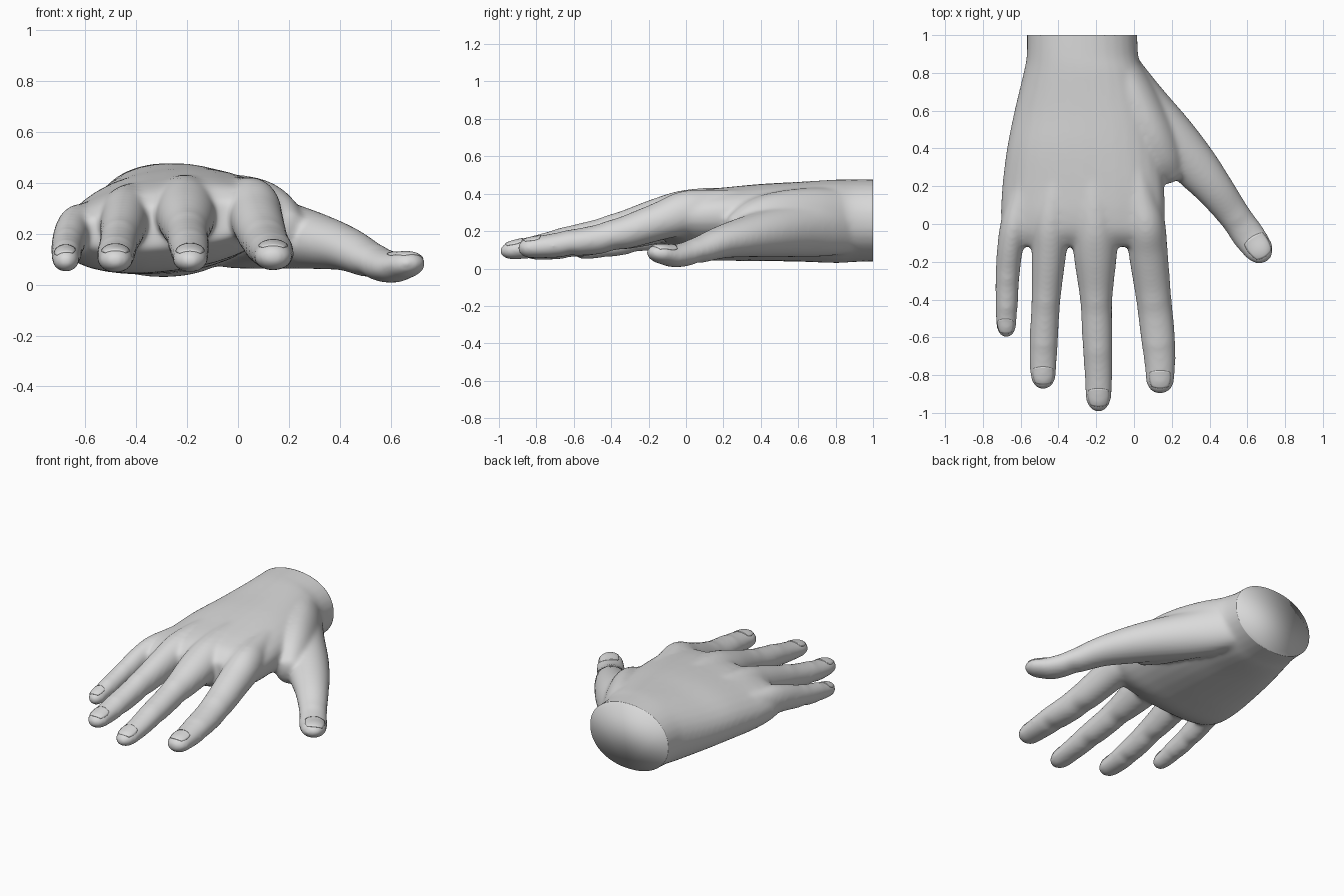
import bpy, bmesh, math
from mathutils import Vector
from mathutils.bvhtree import BVHTree

cube = bpy.data.objects.get("Cube")
if cube:
    bpy.data.objects.remove(cube, do_unlink=True)

skin = bpy.data.materials.new("light_grey")
skin.use_nodes = True
GREY = (0.7, 0.7, 0.7, 1)
skin.diffuse_color = GREY
skin.node_tree.nodes["Principled BSDF"].inputs["Base Color"].default_value = GREY

SIDES = 32
FAIR = 0.004      # makes up for the shrinkage of the smoothing


def add_object(name, mesh):
    obj = bpy.data.objects.new(name, mesh)
    bpy.context.collection.objects.link(obj)
    mesh.materials.clear()
    mesh.materials.append(skin)
    return obj


def skin_rings(bm, rings):
    """Bridge rings of points into a closed tube."""
    rows = [[bm.verts.new(p) for p in ring] for ring in rings]
    for a, b in zip(rows, rows[1:]):
        for i in range(SIDES):
            j = (i + 1) % SIDES
            bm.faces.new((a[i], a[j], b[j], b[i]))
    bm.faces.new(rows[0])
    bm.faces.new(rows[-1])


def spline(points, steps=8):
    """Catmull-Rom samples of (parameter, values) through the points."""
    n = len(points)
    for k in range((n - 1) * steps + 1):
        s = k / steps
        i = min(int(s), n - 2)
        t = s - i
        p0, p1, p2, p3 = (points[min(max(j, 0), n - 1)] for j in range(i - 1, i + 3))
        yield s, [0.5 * (2 * b + (c - a) * t + (2 * a - 5 * b + 4 * c - d) * t * t
                         + (3 * b - a - 3 * c + d) * t ** 3)
                  for a, b, c, d in zip(p0, p1, p2, p3)]


def add_digit(bm, points, tip, joints=()):
    """Elliptical tube along (x, y, z, half width, half height) with a round tip."""
    samples = list(spline(points))
    centres = [Vector(v[:3]) for s, v in samples]
    rings = []

    def ring(c, t, w, h_top, h_low):
        side = t.cross(Vector((0, 0, 1))).normalized()
        up = side.cross(t)
        pts = []
        for k in range(SIDES):
            a = math.tau * k / SIDES
            h = h_top if math.sin(a) > 0 else h_low
            pts.append(c + side * w * math.cos(a) + up * h * math.sin(a))
        rings.append(pts)

    for k, (s, v) in enumerate(samples):
        t = (centres[min(k + 1, len(centres) - 1)] - centres[max(k - 1, 0)]).normalized()
        bend = sum(math.exp(-((s - j) / 0.16) ** 2) for j in joints)
        w, h = v[3] + FAIR, v[4] + FAIR
        ring(centres[k], t, w, h * (1 + 0.05 * bend), h * (1 - 0.14 * bend))
    for k in range(1, 9):
        a = math.pi / 2 * k / 8.3
        f = math.cos(a) ** 0.95
        ring(centres[-1] + t * (tip + 0.005) * math.sin(a), t, w * f, h * f, h * f)
    skin_rings(bm, rings)


def add_palm(bm, sections):
    """Rounded sections (y, left edge, right edge, top, bottom, tilt)."""
    rings = []
    for s, (y, x0, x1, top, low, tilt) in spline(sections, 6):
        ring = []
        for k in range(SIDES):
            a = math.tau * k / SIDES
            c, d = math.cos(a), math.sin(a)
            u = math.copysign(abs(c) ** (2 / 2.15), c)
            v = math.copysign(abs(d) ** (2 / 2.15), d)
            ring.append(((x0 + x1) / 2 + u * (x1 - x0) / 2, y,
                         (top + low) / 2 + v * (top - low) / 2 + tilt * u))
        rings.append(ring)
    skin_rings(bm, rings)


bm = bmesh.new()

# Palm and wrist
add_palm(bm, [
    (1.08, -.568, .018, .477, .04, 0), (.9, -.568, .022, .477, .035, .005),
    (.8, -.585, .05, .475, .03, .015), (.6, -.633, .10, .46, .04, .033),
    (.4, -.673, .14, .447, .045, .04), (.2, -.698, .16, .425, .05, .05),
    (.05, -.705, .165, .405, .06, .05), (-.05, -.695, .16, .375, .10, .05),
    (-.12, -.665, .13, .315, .15, .04)])

# Fingers, each starting as a tendon under the back of the hand
add_digit(bm, [
    (-.02, .5, .385, .03, .03), (.03, .15, .335, .08, .085), (.06, 0, .30, .10, .112),
    (.075, -.15, .25, .10, .097), (.105, -.4, .17, .09, .08), (.127, -.6, .137, .087, .068),
    (.137, -.73, .12, .079, .06), (.138, -.82, .112, .072, .053)], .075, (4, 5.2))
add_digit(bm, [
    (-.22, .5, .40, .03, .03), (-.21, .15, .345, .09, .085), (-.205, 0, .305, .11, .112),
    (-.205, -.15, .265, .112, .107), (-.2, -.4, .2, .082, .08), (-.194, -.6, .158, .077, .07),
    (-.188, -.8, .118, .07, .056), (-.188, -.9, .102, .066, .049)], .092, (4, 5.3))
add_digit(bm, [
    (-.38, .5, .37, .03, .03), (-.42, .15, .315, .08, .08), (-.44, 0, .275, .095, .103),
    (-.45, -.15, .235, .088, .098), (-.466, -.4, .17, .073, .078), (-.477, -.6, .127, .072, .066),
    (-.481, -.72, .107, .069, .056), (-.481, -.79, .10, .065, .05)], .082, (4, 5.2))
add_digit(bm, [
    (-.5, .5, .31, .03, .03), (-.59, .15, .25, .065, .07), (-.63, 0, .22, .072, .09),
    (-.655, -.12, .195, .065, .08), (-.67, -.28, .15, .06, .065), (-.674, -.42, .12, .056, .057),
    (-.676, -.48, .108, .053, .05), (-.676, -.53, .099, .05, .045)], .068, (4, 5.2))

# Thumb with its fleshy base
add_digit(bm, [
    (-.13, .92, .24, .09, .15), (-.035, .75, .225, .12, .155), (.05, .62, .21, .135, .145),
    (.2, .45, .19, .132, .125), (.33, .3, .165, .118, .102), (.43, .18, .138, .098, .082),
    (.535, .04, .088, .082, .064), (.605, -.06, .068, .084, .058),
    (.65, -.12, .076, .077, .05)], .092, (6,))

# Web between thumb and index finger
add_digit(bm, [
    (-.12, .88, .25, .11, .17), (-.01, .68, .25, .125, .178), (.08, .5, .245, .125, .165),
    (.14, .37, .225, .115, .14), (.19, .28, .195, .085, .1)], .05)

# Fuse the parts into one smooth surface
bmesh.ops.recalc_face_normals(bm, faces=bm.faces)
rough = bpy.data.meshes.new("hand_parts")
bm.to_mesh(rough)
bm.free()
source = add_object("hand_parts", rough)
fuse = source.modifiers.new("fuse", 'REMESH')
fuse.mode = 'VOXEL'
fuse.voxel_size = 0.011
soften = source.modifiers.new("soften", 'SMOOTH')
soften.factor = 0.5
soften.iterations = 20
deps = bpy.context.evaluated_depsgraph_get()
mesh = bpy.data.meshes.new_from_object(source.evaluated_get(deps))
mesh.name = "hand"
bpy.data.objects.remove(source, do_unlink=True)

# Cut the wrist flat and close it
bm = bmesh.new()
bm.from_mesh(mesh)
bmesh.ops.bisect_plane(bm, geom=bm.verts[:] + bm.edges[:] + bm.faces[:],
                       plane_co=(0, 1, 0), plane_no=(0, 1, 0), clear_outer=True)
bmesh.ops.holes_fill(bm, edges=[e for e in bm.edges if e.is_boundary], sides=0)
bmesh.ops.recalc_face_normals(bm, faces=bm.faces)
bm.to_mesh(mesh)
tree = BVHTree.FromBMesh(bm)
bm.free()
mesh.shade_smooth()
add_object("hand", mesh)
nails = []


def add_nail(name, x, y, half_w, half_l, turn=0):
    """Thin plate laid over the top of a fingertip, narrower towards the tip."""
    nb = bmesh.new()
    bmesh.ops.create_grid(nb, x_segments=12, y_segments=12, size=1)
    for v in nb.verts:
        u, w = v.co.x, v.co.y
        px = u * (1 - .16 * w * w) * (1 + .1 * w) * half_w
        py = w * (1 - .2 * u * u) * half_l
        p = Vector((x + px * math.cos(turn) - py * math.sin(turn),
                    y + px * math.sin(turn) + py * math.cos(turn), 1))
        hit = tree.ray_cast(p, Vector((0, 0, -1)))[0]
        v.co = hit or tree.find_nearest(Vector((p.x, p.y, .1)))[0]
    nm = bpy.data.meshes.new(name)
    nb.to_mesh(nm)
    nb.free()
    nail = add_object(name, nm)
    plate = nail.modifiers.new("plate", 'SOLIDIFY')
    plate.thickness = 0.007
    plate.offset = 0
    nails.append(nail)


# Nails
add_nail("index_nail", .138, -.822, .055, .047)
add_nail("middle_nail", -.188, -.918, .054, .048)
add_nail("ring_nail", -.481, -.802, .053, .047)
add_nail("little_nail", -.68, -.54, .04, .038)
add_nail("thumb_nail", .66, -.12, .06, .064, math.radians(33))

bpy.ops.object.select_all(action='DESELECT')
for obj in nails:
    obj.select_set(True)
bpy.context.view_layer.objects.active = nails[0]
bpy.ops.object.shade_smooth_by_angle(angle=math.radians(45))
